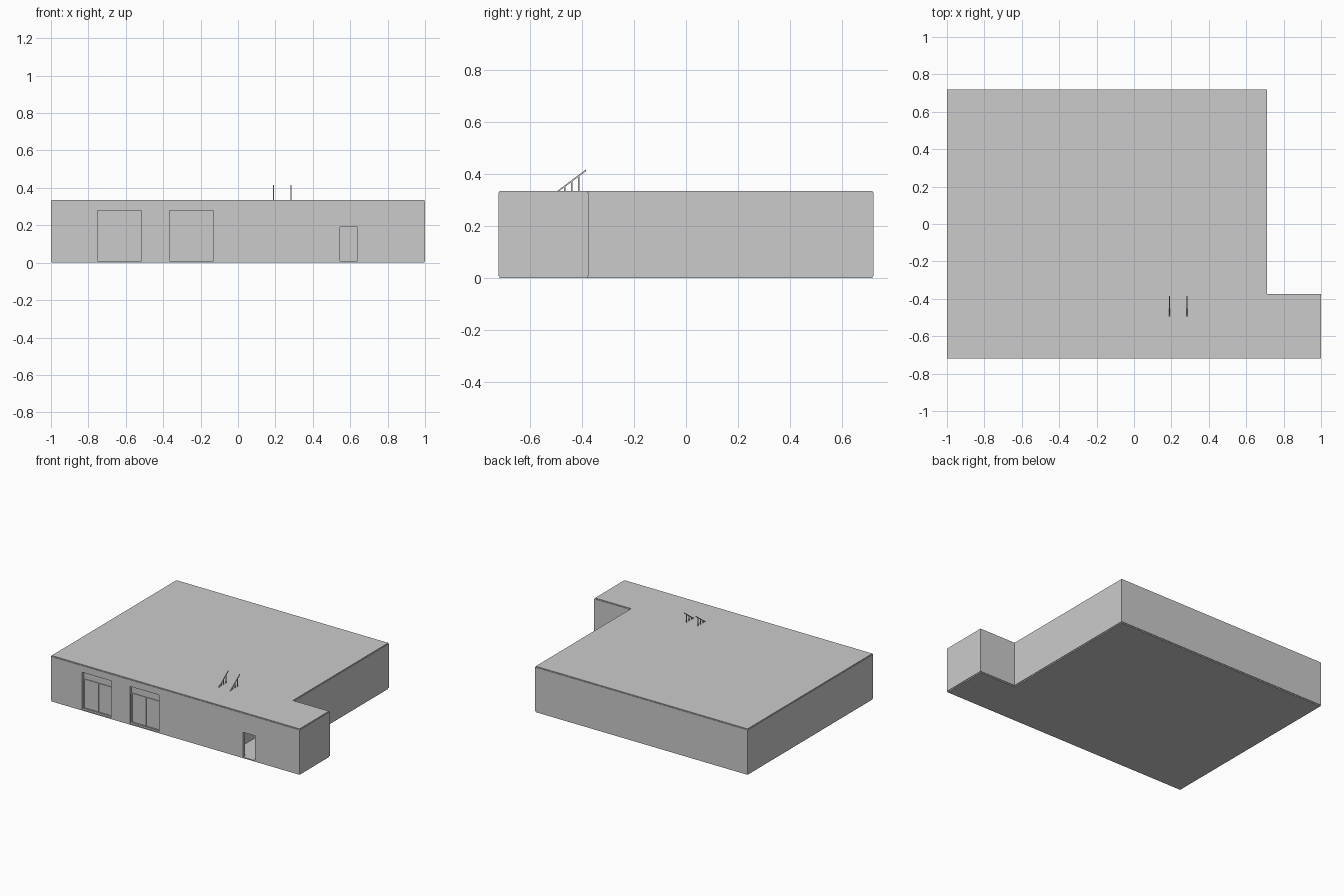
import bpy, bmesh
from mathutils import Vector

if "Cube" in bpy.data.objects:
    bpy.data.objects.remove(bpy.data.objects["Cube"])

X1, Y1 = 1.0, 0.72          # half extents
NX, NY = 0.71, -0.375       # inner corner of the L-shaped plan
T = 0.023                   # wall thickness
Z0, Z1, TOP = 0.008, 0.328, 0.334


def add_mesh(name, bm):
    bmesh.ops.recalc_face_normals(bm, faces=bm.faces)
    me = bpy.data.meshes.new(name)
    bm.to_mesh(me)
    bm.free()
    ob = bpy.data.objects.new(name, me)
    bpy.context.collection.objects.link(ob)
    return ob


def prism(name, pts, vec):
    """Extrude a closed planar profile along a vector."""
    bm = bmesh.new()
    face = bm.faces.new([bm.verts.new(p) for p in pts])
    ext = bmesh.ops.extrude_face_region(bm, geom=[face], use_keep_orig=True)
    moved = [v for v in ext["geom"] if isinstance(v, bmesh.types.BMVert)]
    bmesh.ops.translate(bm, verts=moved, vec=Vector(vec))
    return add_mesh(name, bm)


def box(name, x0, x1, y0, y1, z0, z1):
    pts = [(x0, y0, z0), (x1, y0, z0), (x1, y1, z0), (x0, y1, z0)]
    return prism(name, pts, (0, 0, z1 - z0))


def plan(name, d, z0, z1):
    """L-shaped floor plan, inset by d."""
    pts = [(-X1 + d, -Y1 + d), (X1 - d, -Y1 + d), (X1 - d, NY - d),
           (NX - d, NY - d), (NX - d, Y1 - d), (-X1 + d, Y1 - d)]
    return prism(name, [(x, y, z0) for x, y in pts], (0, 0, z1 - z0))


def cut(target, cutter):
    m = target.modifiers.new(cutter.name, 'BOOLEAN')
    m.operation = 'DIFFERENCE'
    m.solver = 'EXACT'
    m.object = cutter
    cutter.hide_render = True
    cutter.hide_set(True)


# Floor and roof slabs, hollow outer walls
plan("floor_slab", 0.004, 0, Z0)
plan("roof_slab", 0.004, Z1, TOP)
walls = plan("outer_walls", 0, Z0, Z1)
cut(walls, plan("interior_cutter", T, -0.1, 0.5))

# Open entrance in the front wall
cut(walls, box("entrance_cutter", 0.545, 0.64, -0.8, -Y1 + T + 0.02, 0.01, 0.19))

# Partitions around the entrance room
box("partition_side", 0.417, 0.437, -Y1 + T, NY, Z0, Z1)
box("partition_back", 0.417, NX - T, NY - T, NY, Z0, Z1)

# Two recessed double glazed bays on the front
for i, x in enumerate((-0.75, -0.365)):
    w, zb, zt, zh = 0.235, 0.01, 0.226, 0.28
    cut(walls, box(f"window_cutter_{i}", x, x + w, -0.8, -Y1 + T + 0.02, zb, zh))
    yb = -Y1 + T
    box(f"window_pane_{i}", x, x + w, yb - 0.002, yb + 0.004, zb, zh)
    yf, f = yb - 0.007, 0.006
    for j, px in enumerate((x, x + w / 2 - f / 2, x + w - f)):
        box(f"window_stile_{i}_{j}", px, px + f, yf, yb, zb, zt)
    for j, pz in enumerate((zb, zt - f)):
        box(f"window_rail_{i}_{j}", x, x + w, yf, yb, pz, pz + f)

# Stair handrails rising through the roof
for i, x in enumerate((0.188, 0.281)):
    slope = [(-0.5, 0.330), (-0.492, 0.330), (-0.385, 0.409), (-0.385, 0.416)]
    prism(f"handrail_{i}", [(x, y, z) for y, z in slope], (0.005, 0, 0))
    for j, y in enumerate((-0.466, -0.439, -0.412)):
        h = 0.332 + (y + 0.492) * 0.74
        box(f"handrail_post_{i}_{j}", x, x + 0.005, y - 0.0025, y + 0.0025, 0.32, h)
